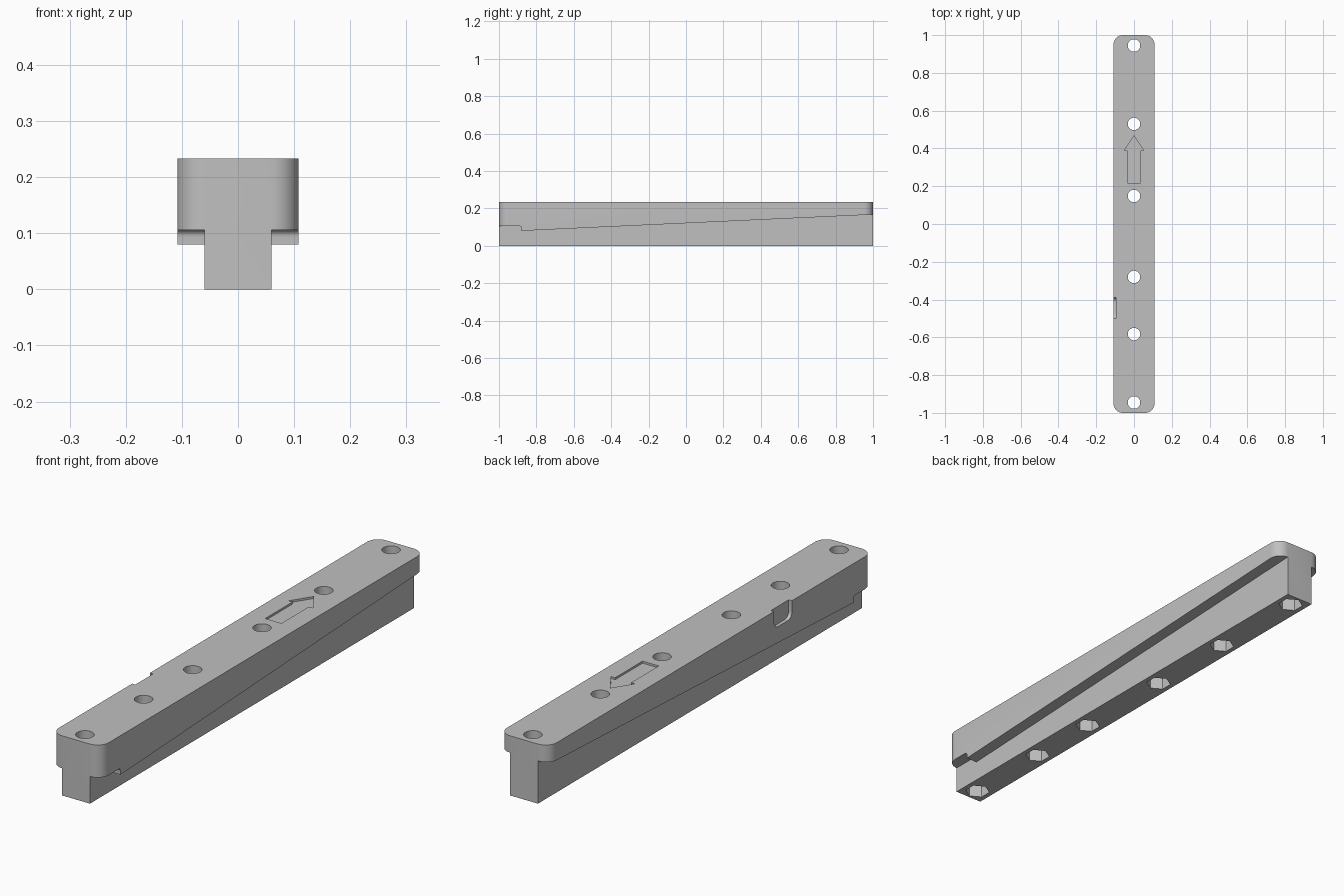
import bpy
import bmesh
from math import sin, cos, pi

old = bpy.data.objects.get("Cube")
if old:
    bpy.data.objects.remove(old, do_unlink=True)

HALF_W, HALF_L, TOP = 0.108, 1.0, 0.233
STEM = 0.06


def arc(cx, cy, r, start, end, n=8):
    """Points along an arc, angles in units of pi."""
    angles = [(start + (end - start) * i / n) * pi for i in range(n + 1)]
    return [(cx + r * cos(a), cy + r * sin(a)) for a in angles]


def prism(name, points, lo, hi, axis="z"):
    """Extrude a profile: xy along z, or yz along x."""
    bm = bmesh.new()
    place = {"z": lambda p, h: (p[0], p[1], h),
             "x": lambda p, h: (h, p[0], p[1])}[axis]
    face = bm.faces.new([bm.verts.new(place(p, lo)) for p in points])
    new = bmesh.ops.extrude_face_region(bm, geom=[face])["geom"]
    for v in new:
        if isinstance(v, bmesh.types.BMVert):
            v.co["xyz".index(axis)] = hi
    bmesh.ops.recalc_face_normals(bm, faces=bm.faces)
    mesh = bpy.data.meshes.new(name)
    bm.to_mesh(mesh)
    bm.free()
    obj = bpy.data.objects.new(name, mesh)
    bpy.context.collection.objects.link(obj)
    return obj


def cut(target, cutter):
    """Subtract the cutter from the target and discard it."""
    bpy.context.view_layer.objects.active = target
    mod = target.modifiers.new("cut", "BOOLEAN")
    mod.operation, mod.solver, mod.object = "DIFFERENCE", "EXACT", cutter
    bpy.ops.object.modifier_apply(modifier=mod.name)
    bpy.data.objects.remove(cutter, do_unlink=True)


# Rounded bar
r = HALF_W - STEM
cx, cy = STEM, HALF_L - r
outline = (arc(cx, cy, r, 0, 0.5) + arc(-cx, cy, r, 0.5, 1)
           + arc(-cx, -cy, r, 1, 1.5) + arc(cx, -cy, r, 1.5, 2))
bar = prism("wedge_bar", outline, 0, TOP)

# Sloped undercut on both sides leaves the narrow stem
under = [(-1.2, -0.1), (1.2, -0.1), (1.2, 0.176), (1.0, 0.167), (-0.88, 0.08)]
under += arc(-0.892, 0.094, 0.012, 0, 0.5, 5) + [(-1.2, 0.106)]
for lo, hi in ((STEM, 0.3), (-0.3, -STEM)):
    cut(bar, prism("undercut", under, lo, hi, "x"))

# Bolt holes with hexagonal nut pockets underneath
for y in (-0.945, -0.583, -0.28, 0.148, 0.53, 0.945):
    cut(bar, prism("bolt_hole", arc(0, y, 0.033, 0, 2, 32)[:-1], -0.1, 0.4))
    cut(bar, prism("nut_pocket", arc(0, y, 0.047, 0.5, 2.5, 6)[:-1], -0.1, 0.08))

# Engraved direction arrow
half = [(0.035, 0.218), (0.035, 0.388), (0.052, 0.388)]
arrow = half + [(0, 0.468)] + [(-x, y) for x, y in reversed(half)]
cut(bar, prism("arrow", arrow, TOP - 0.008, 0.4))

# Shallow round-bottomed notch in the side
notch = ([(-0.5, 0.3)] + arc(-0.475, 0.19, 0.025, 1, 1.5)
         + arc(-0.415, 0.19, 0.025, 1.5, 2) + [(-0.39, 0.3)])
cut(bar, prism("side_notch", notch, -0.3, -0.094, "x"))

# Plain grey finish
grey = bpy.data.materials.new("grey")
grey.use_nodes = True
colour = (0.53, 0.53, 0.53, 1)
grey.diffuse_color = colour
grey.node_tree.nodes["Principled BSDF"].inputs["Base Color"].default_value = colour
bar.data.materials.clear()
bar.data.materials.append(grey)

bpy.ops.object.select_all(action="DESELECT")
bar.select_set(True)
bpy.context.view_layer.objects.active = bar
bpy.ops.object.shade_smooth_by_angle(angle=pi / 6)
